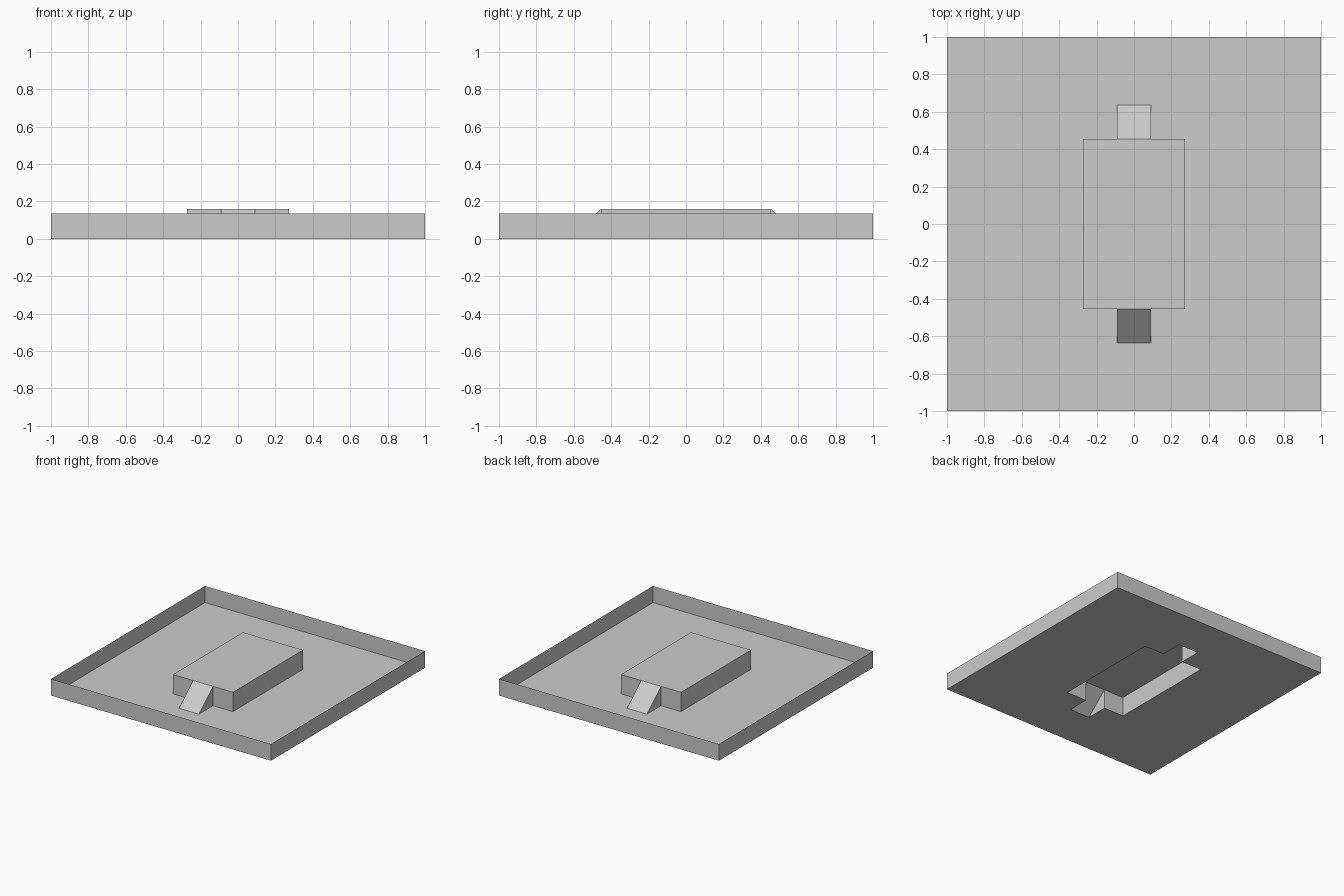
import bpy
import bmesh

old = bpy.data.objects.get("Cube")
if old:
    bpy.data.objects.remove(old, do_unlink=True)

U = 1 / 11                      # one layout module
HALF_X, HALF_Y = 3 * U, 5 * U   # block half sizes
RAMP_X, RAMP_Y = U, 7 * U       # ramp half width and foot position
RIM_H, TOP_H = 1.5 * U, 1.75 * U

grey = bpy.data.materials.new("light grey")
grey.use_nodes = True
COLOUR = (0.6, 0.6, 0.6, 1)
grey.diffuse_color = COLOUR
grey.node_tree.nodes["Principled BSDF"].inputs["Base Color"].default_value = COLOUR


def make_part(name, faces):
    """Build a thin sheet object from a list of corner loops."""
    bm = bmesh.new()
    for loop in faces:
        bm.faces.new([bm.verts.new(p) for p in loop])
    bmesh.ops.remove_doubles(bm, verts=bm.verts, dist=1e-5)
    mesh = bpy.data.meshes.new(name)
    bm.to_mesh(mesh)
    bm.free()
    mesh.materials.append(grey)
    obj = bpy.data.objects.new(name, mesh)
    bpy.context.collection.objects.link(obj)
    return obj


def wall(a, b, height):
    """Upright quad above the ground line from a to b."""
    return [(*a, 0), (*b, 0), (*b, height), (*a, height)]


def turned(loop):
    """Half turn about the vertical axis."""
    return [(-x, -y, z) for x, y, z in loop]


# Floor sheet, open underneath the block and the ramps
xs = [-1, -HALF_X, -RAMP_X, RAMP_X, HALF_X, 1]
ys = [-1, -RAMP_Y, -HALF_Y, HALF_Y, RAMP_Y, 1]
floor = []
for x0, x1 in zip(xs, xs[1:]):
    for y0, y1 in zip(ys, ys[1:]):
        cx, cy = abs(x0 + x1) / 2, abs(y0 + y1) / 2
        under_block = cx < HALF_X and cy < HALF_Y
        under_ramp = cx < RAMP_X and cy < RAMP_Y
        if not (under_block or under_ramp):
            floor.append([(x0, y0, 0), (x1, y0, 0), (x1, y1, 0), (x0, y1, 0)])
make_part("floor", floor)

# Thin rim around the floor
corners = [(-1, -1), (1, -1), (1, 1), (-1, 1)]
make_part("rim", [wall(corners[i - 1], corners[i], RIM_H) for i in range(4)])

# Hollow block: top, long sides, and end walls either side of each ramp
half_block = [
    wall((HALF_X, -HALF_Y), (HALF_X, HALF_Y), TOP_H),
    wall((-HALF_X, -HALF_Y), (-RAMP_X, -HALF_Y), TOP_H),
    wall((RAMP_X, -HALF_Y), (HALF_X, -HALF_Y), TOP_H),
]
top = [(x, y, TOP_H) for x, y in ((-HALF_X, -HALF_Y), (HALF_X, -HALF_Y),
                                  (HALF_X, HALF_Y), (-HALF_X, HALF_Y))]
make_part("block", [top] + half_block + [turned(f) for f in half_block])

# Hollow ramps: slope and two triangular cheeks
foot_l, foot_r = (-RAMP_X, -RAMP_Y, 0), (RAMP_X, -RAMP_Y, 0)
head_l, head_r = (-RAMP_X, -HALF_Y, TOP_H), (RAMP_X, -HALF_Y, TOP_H)
base_l, base_r = (-RAMP_X, -HALF_Y, 0), (RAMP_X, -HALF_Y, 0)
ramp = [[foot_l, foot_r, head_r, head_l],
        [foot_r, base_r, head_r],
        [base_l, foot_l, head_l]]
make_part("front_ramp", ramp)
make_part("back_ramp", [turned(f) for f in ramp])
